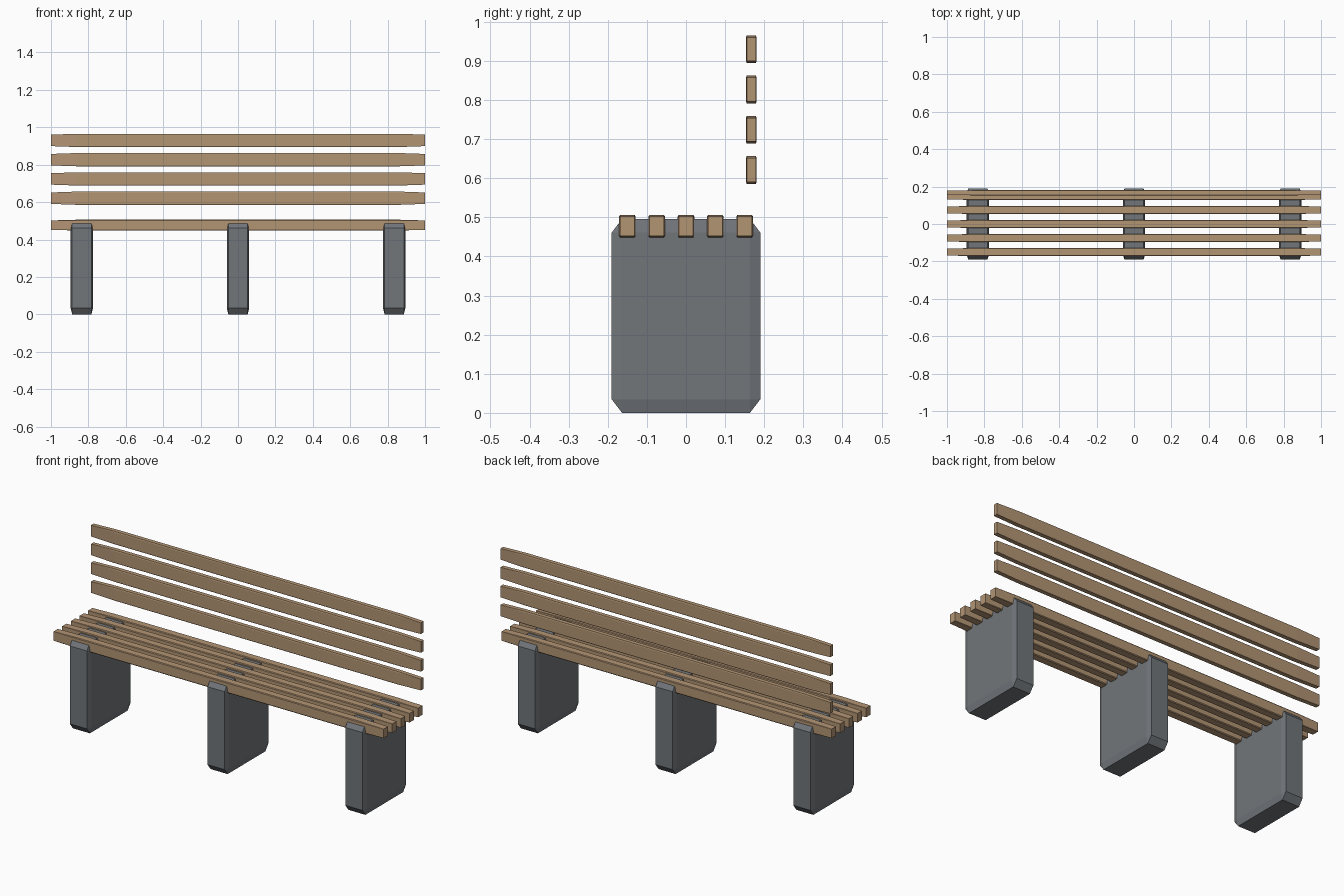
import bpy
import bmesh

default = bpy.data.objects.get("Cube")
if default:
    bpy.data.objects.remove(default, do_unlink=True)


def make_material(name, color):
    mat = bpy.data.materials.new(name)
    mat.use_nodes = True
    mat.diffuse_color = color
    mat.node_tree.nodes["Principled BSDF"].inputs["Base Color"].default_value = color
    return mat


def chamfered_block(name, size, center, mat):
    """Unit cube chamfered first, then stretched, so the chamfer follows the proportions."""
    bm = bmesh.new()
    bmesh.ops.create_cube(bm, size=1)
    bmesh.ops.bevel(bm, geom=bm.edges[:], offset=0.07, segments=1,
                    affect='EDGES', profile=0.5)
    bmesh.ops.scale(bm, vec=size, verts=bm.verts[:])
    mesh = bpy.data.meshes.new(name)
    bm.to_mesh(mesh)
    bm.free()
    mesh.materials.append(mat)
    obj = bpy.data.objects.new(name, mesh)
    obj.location = center
    bpy.context.collection.objects.link(obj)
    return obj


wood = make_material("tan wood", (0.45, 0.30, 0.175, 1))
concrete = make_material("grey concrete", (0.165, 0.18, 0.195, 1))

# Three concrete supports
for side, x in (("right", -0.835), ("middle", 0), ("left", 0.835)):
    chamfered_block(f"{side}_support", (0.12, 0.38, 0.496), (x, 0, 0.248), concrete)

# Seat slats, sunk into the tops of the supports
for i in range(5):
    chamfered_block(f"seat_slat_{i + 1}", (2, 0.043, 0.058),
                    (0, (i - 2) * 0.075, 0.477), wood)

# Floating backrest slats
for i in range(4):
    chamfered_block(f"back_slat_{i + 1}", (2, 0.027, 0.071),
                    (0, 0.167, 0.621 + i * 0.103), wood)
